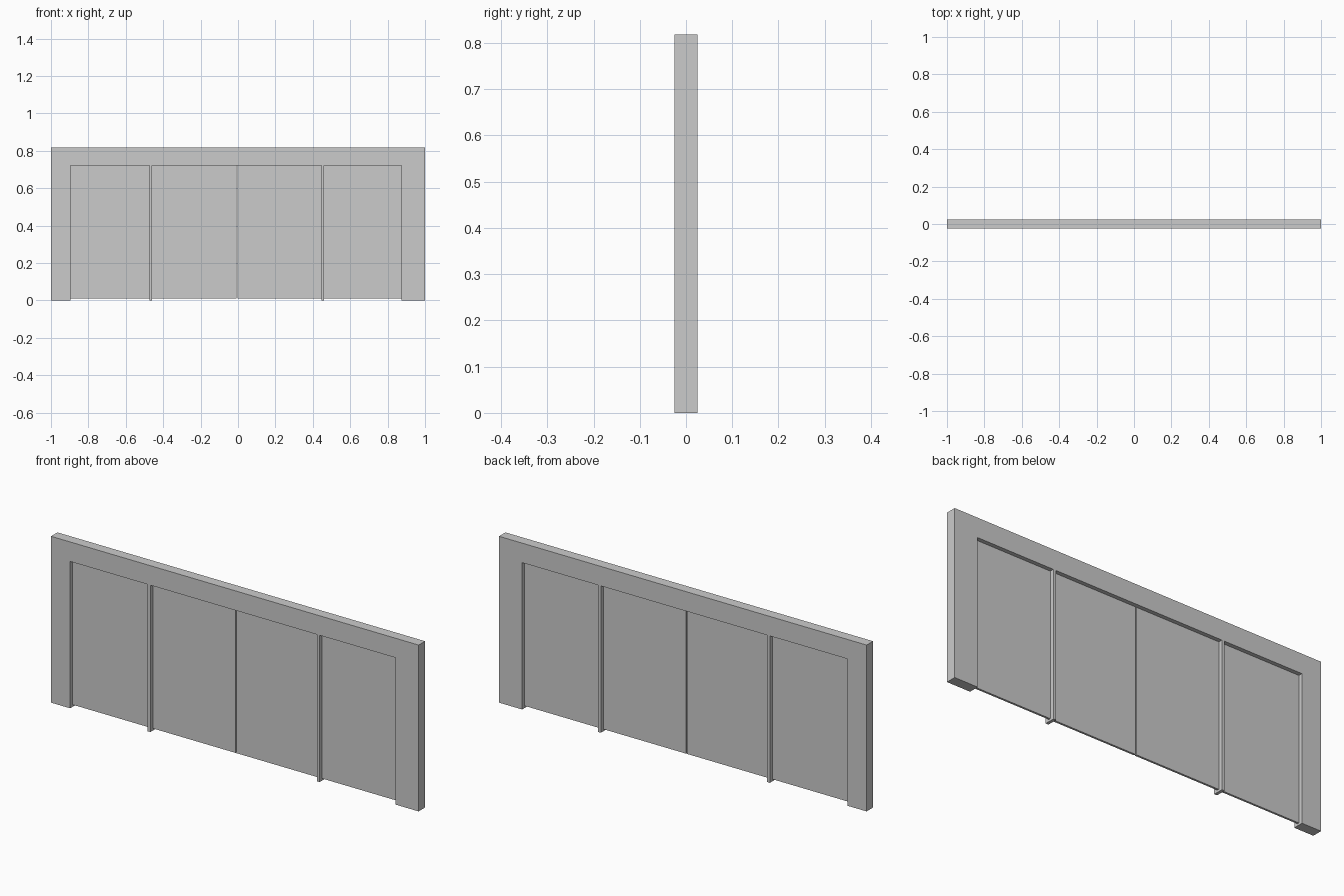
import bpy, bmesh

if "Cube" in bpy.data.objects:
    bpy.data.objects.remove(bpy.data.objects["Cube"])

DEPTH = 0.05          # frame and posts
PANEL_DEPTH = 0.01    # thin leaves set mid-depth
H, TOP, GAP = 0.818, 0.722, 0.01
LEFT, RIGHT = -0.896, 0.874


def extrude_profile(name, points, depth):
    """Extrude an x-z outline symmetrically about y = 0."""
    bm = bmesh.new()
    face = bm.faces.new([bm.verts.new((x, -depth / 2, z)) for x, z in points])
    new = bmesh.ops.extrude_face_region(bm, geom=[face])["geom"]
    verts = [v for v in new if isinstance(v, bmesh.types.BMVert)]
    bmesh.ops.translate(bm, verts=verts, vec=(0, depth, 0))
    bmesh.ops.recalc_face_normals(bm, faces=bm.faces)
    mesh = bpy.data.meshes.new(name)
    bm.to_mesh(mesh)
    bm.free()
    obj = bpy.data.objects.new(name, mesh)
    bpy.context.collection.objects.link(obj)
    return obj


def slab(name, x0, x1, z0, z1, depth):
    return extrude_profile(name, [(x0, z0), (x1, z0), (x1, z1), (x0, z1)], depth)


# Surround: two jambs and a lintel in one outline
extrude_profile("door_surround", [(-1, 0), (LEFT, 0), (LEFT, TOP), (RIGHT, TOP),
                                  (RIGHT, 0), (1, 0), (1, H), (-1, H)], DEPTH)

# Slim posts dividing the opening
posts = {"left": (-0.474, -0.459), "right": (0.446, 0.461)}
for side, (x0, x1) in posts.items():
    slab(f"post_{side}", x0, x1, 0, TOP, DEPTH)

# Fixed side panels and the two central door leaves, with a slit between them
panels = {
    "side_panel_left": (LEFT, posts["left"][0]),
    "door_leaf_left": (posts["left"][1], -0.009),
    "door_leaf_right": (-0.004, posts["right"][0]),
    "side_panel_right": (posts["right"][1], RIGHT),
}
for name, (x0, x1) in panels.items():
    slab(name, x0, x1, GAP, TOP, PANEL_DEPTH)
